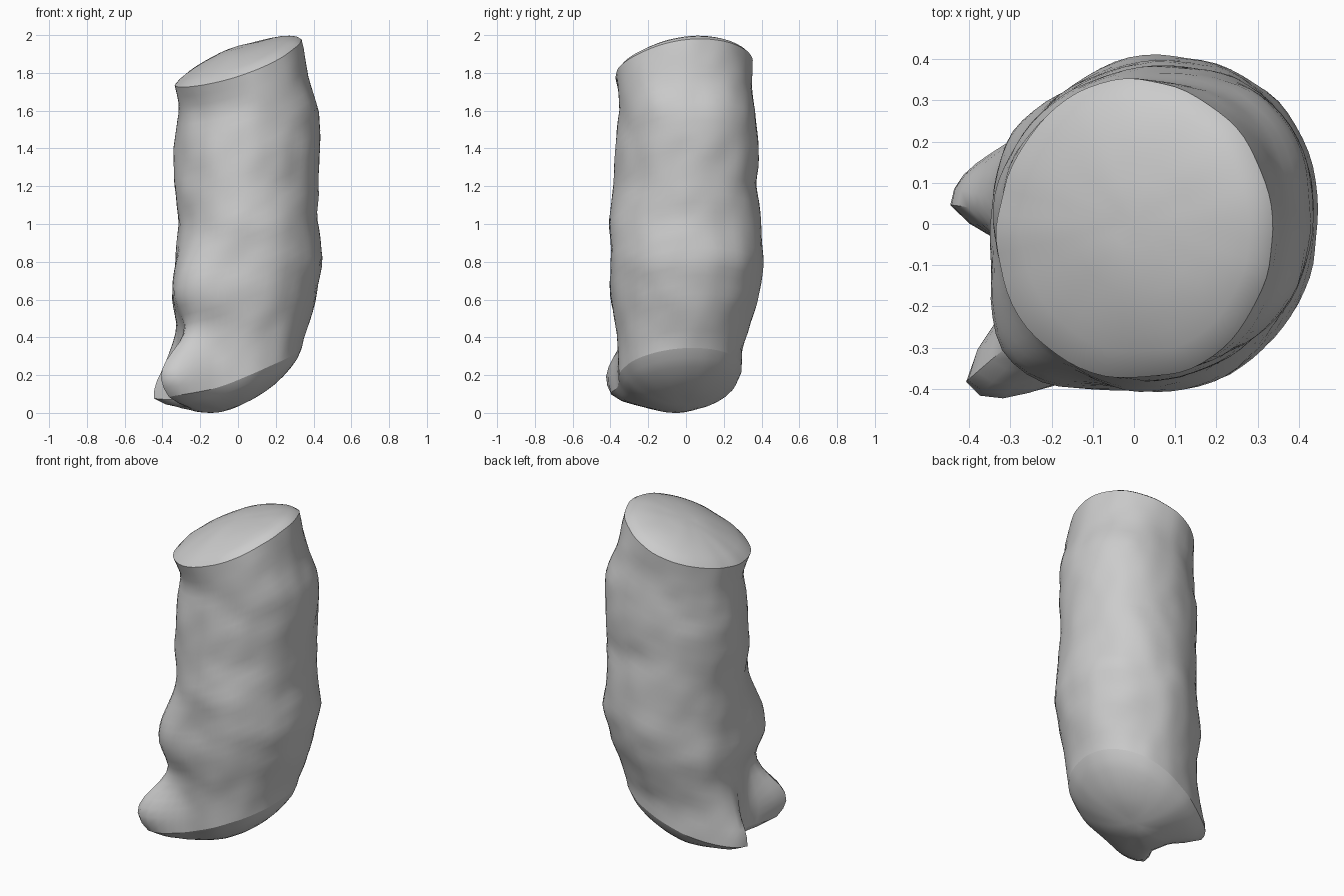
import bpy, bmesh, math
from mathutils import Vector, noise

cube = bpy.data.objects.get("Cube")
if cube:
    bpy.data.objects.remove(cube, do_unlink=True)

SEGMENTS, ROWS, CAP_RINGS = 72, 34, 8

# Body edges by height: z, left, right, front, back
EDGES = [
    (0.05, -0.31, 0.33, -0.36, 0.29),
    (0.34, -0.32, 0.34, -0.36, 0.30),
    (0.45, -0.31, 0.37, -0.37, 0.33),
    (0.60, -0.34, 0.41, -0.39, 0.38),
    (0.80, -0.33, 0.45, -0.40, 0.41),
    (1.00, -0.32, 0.42, -0.41, 0.39),
    (1.20, -0.34, 0.42, -0.38, 0.37),
    (1.40, -0.34, 0.43, -0.37, 0.38),
    (1.60, -0.31, 0.43, -0.35, 0.37),
    (1.75, -0.33, 0.38, -0.37, 0.35),
    (2.00, -0.33, 0.32, -0.37, 0.34),
]

# Corners and swellings: angle, width before and after it, height, vertical width, reach
CORNERS = [
    (221, 7, 14, 0.18, 0.14, 0.22),
    (169, 21, 6, 0.07, 0.15, 0.14),
    (150, 18, 14, 0.42, 0.15, 0.04),
    (225, 18, 18, 0.68, 0.13, 0.09),
    (48, 22, 22, 1.25, 0.40, 0.03),
    (215, 25, 25, 1.77, 0.07, 0.03),
]


def edges_at(z):
    z = min(max(z, EDGES[0][0]), EDGES[-1][0])
    for low, high in zip(EDGES, EDGES[1:]):
        if z <= high[0]:
            t = (z - low[0]) / (high[0] - low[0])
            return [a + (b - a) * t for a, b in zip(low[1:], high[1:])]


def corner_reach(angle, z):
    total = 0
    for a, before, after, height, z_width, reach in CORNERS:
        da = (math.degrees(angle) - a + 180) % 360 - 180
        da /= before if da < 0 else after
        dz = (z - height) / z_width
        total += reach * math.exp(-(da * da + dz * dz) / 2)
    return total


def top_height(x, y):
    return 1.85 + 0.35 * x + 0.13 * y - 0.2 * y * y


def bottom_height(x, y):
    return 0.2 + 0.4 * x + 0.08 * y


def dents(p):
    return 0.012 * noise.noise(p * 4.5) + 0.006 * noise.noise(p * 9)


def wall_point(angle, z):
    """Oval section around the leaning axis, with the corners pulled out."""
    left, right, front, back = edges_at(z)
    out = Vector((math.cos(angle), math.sin(angle), 0))
    a, b = (right - left) / 2, (back - front) / 2
    radius = 1 / math.hypot(out.x / a, out.y / b) + corner_reach(angle, z)
    p = Vector(((left + right) / 2, (front + back) / 2, z)) + out * radius
    return p + out * dents(p)


def bridge(bm, lower, upper):
    for i in range(SEGMENTS):
        j = (i + 1) % SEGMENTS
        bm.faces.new((lower[i], lower[j], upper[j], upper[i]))


def cap(bm, rim, height, bulge, flip):
    """Close a rim with shrinking rings that swell by the bulge amount."""
    previous = rim
    for k in range(1, CAP_RINGS):
        s = 1 - (k / CAP_RINGS) ** 1.3
        ring = []
        for i, v in enumerate(rim):
            extra = corner_reach(math.tau * i / SEGMENTS, v.co.z) / v.co.xy.length
            p = (v.co.xy * s * (1 - extra * (1 - s ** 4))).to_3d()
            lift = v.co.z - height(v.co.x, v.co.y)
            p.z = height(p.x, p.y) + lift * s ** 4 + bulge * (1 - s * s) ** 0.65
            p.z += dents(p) * (1 - s)
            ring.append(bm.verts.new(p))
        bridge(bm, *((ring, previous) if flip else (previous, ring)))
        previous = ring
    centre = bm.verts.new((0, 0, height(0, 0) + bulge))
    for i in range(SEGMENTS):
        a, b = previous[i], previous[(i + 1) % SEGMENTS]
        bm.faces.new((b, a, centre) if flip else (a, b, centre))


# Lumpy body wall between two slanted rims
bm = bmesh.new()
rings = []
for row in range(ROWS + 1):
    ring = []
    for i in range(SEGMENTS):
        angle = math.tau * i / SEGMENTS
        x, y = 0.34 * math.cos(angle), 0.34 * math.sin(angle)
        low, high = bottom_height(x, y), top_height(x, y)
        ring.append(bm.verts.new(wall_point(angle, low + (high - low) * row / ROWS)))
    rings.append(ring)
for lower, upper in zip(rings, rings[1:]):
    bridge(bm, lower, upper)

# Domed top and rounded underside, each meeting the wall at a crease
cap(bm, rings[-1], top_height, 0.08, False)
cap(bm, rings[0], bottom_height, -0.165, True)
for rim in (rings[0], rings[-1]):
    for i in range(SEGMENTS):
        bm.edges.get((rim[i - 1], rim[i])).smooth = False

# Stand on the ground
lowest = min(v.co.z for v in bm.verts)
bmesh.ops.translate(bm, verts=bm.verts, vec=(0, 0, -lowest))
bmesh.ops.recalc_face_normals(bm, faces=bm.faces)

mesh = bpy.data.meshes.new("lumpy_body")
bm.to_mesh(mesh)
bm.free()
body = bpy.data.objects.new("lumpy_body", mesh)
bpy.context.collection.objects.link(body)

# Plain grey surface
grey = bpy.data.materials.new("plain_grey")
grey.use_nodes = True
colour = (0.6, 0.6, 0.6, 1)
grey.diffuse_color = colour
grey.node_tree.nodes["Principled BSDF"].inputs["Base Color"].default_value = colour
mesh.materials.append(grey)

bpy.ops.object.select_all(action="DESELECT")
body.select_set(True)
bpy.context.view_layer.objects.active = body
bpy.ops.object.shade_smooth_by_angle(angle=math.radians(40), keep_sharp_edges=True)
